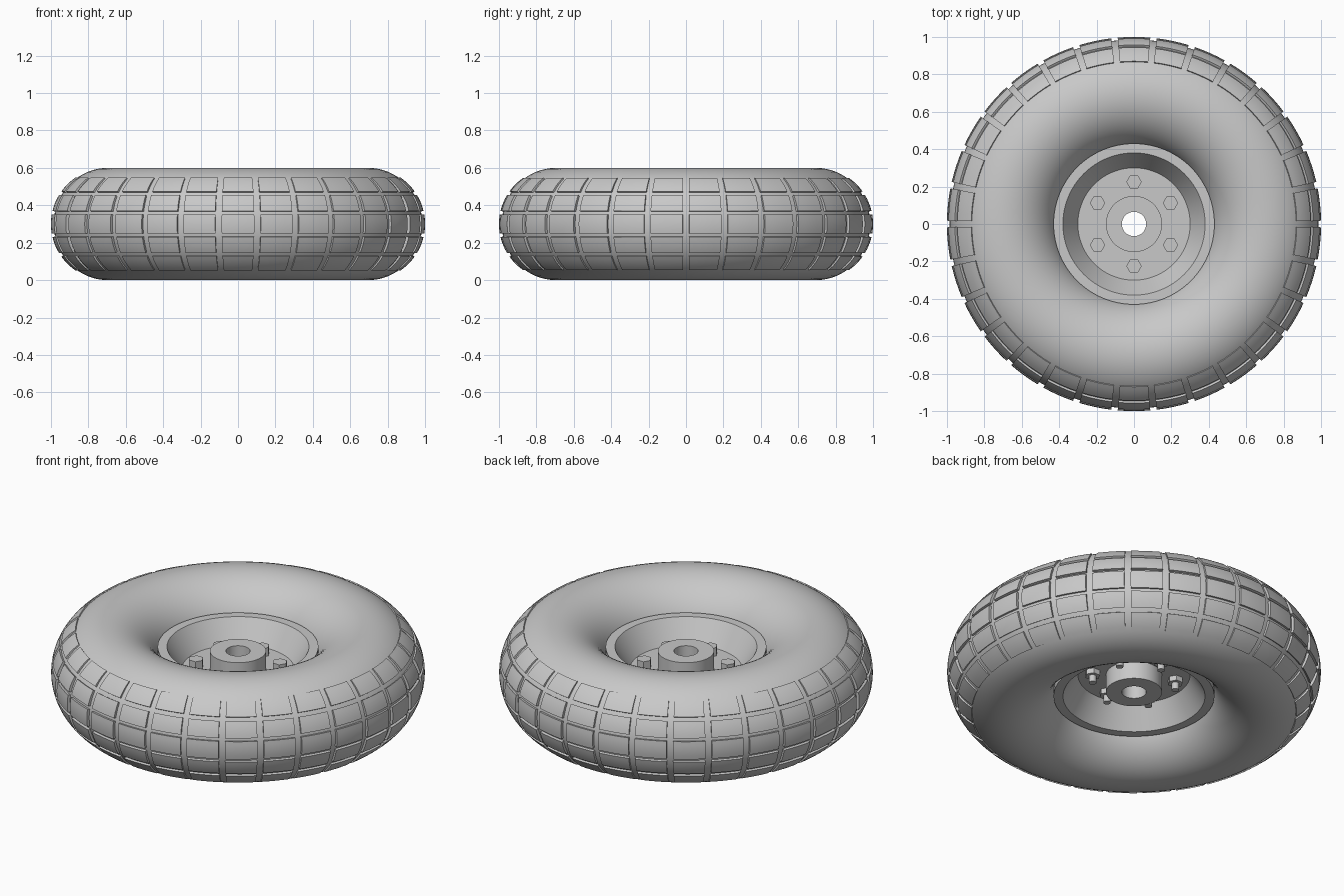
import bpy, bmesh
from math import sin, cos, radians, tau

cube = bpy.data.objects.get("Cube")
if cube:
    bpy.data.objects.remove(cube, do_unlink=True)

grey = bpy.data.materials.new("plain grey")
grey.use_nodes = True
grey.diffuse_color = (0.58, 0.58, 0.58, 1)
grey.node_tree.nodes["Principled BSDF"].inputs["Base Color"].default_value = grey.diffuse_color

MID = 0.3  # height of the wheel's middle plane


def revolve(bm, profile, start=0.0, sweep=tau, steps=96):
    """Turn a closed (radius, height) profile about the z axis, capping part turns."""
    full = sweep >= tau
    rings = []
    for i in range(steps if full else steps + 1):
        a = start + sweep * i / steps
        rings.append([bm.verts.new((r * cos(a), r * sin(a), z)) for r, z in profile])
    n = len(profile)
    for i in range(steps):
        p, q = rings[i], rings[(i + 1) % len(rings)]
        for j in range(n):
            k = (j + 1) % n
            bm.faces.new((p[j], q[j], q[k], p[k]))
    if not full:
        bm.faces.new(rings[0])
        bm.faces.new(rings[-1][::-1])


def prism(bm, x, y, bottom, top, radius, sides):
    """Upright prism with a corner on the x axis."""
    ends = [[bm.verts.new((x + radius * cos(tau * i / sides),
                           y + radius * sin(tau * i / sides), z)) for i in range(sides)]
            for z in (bottom, top)]
    bm.faces.new(ends[0][::-1])
    bm.faces.new(ends[1])
    for i in range(sides):
        j = (i + 1) % sides
        bm.faces.new((ends[0][i], ends[0][j], ends[1][j], ends[1][i]))


def finish(bm, name):
    bmesh.ops.recalc_face_normals(bm, faces=bm.faces)
    mesh = bpy.data.meshes.new(name)
    bm.to_mesh(mesh)
    bm.free()
    mesh.materials.append(grey)
    obj = bpy.data.objects.new(name, mesh)
    bpy.context.collection.objects.link(obj)
    bpy.ops.object.select_all(action='DESELECT')
    obj.select_set(True)
    bpy.context.view_layer.objects.active = obj
    bpy.ops.object.shade_smooth_by_angle(angle=radians(30))


# Tyre carcass
bm = bmesh.new()
revolve(bm, [(0.695 + 0.29 * cos(tau * i / 64), MID + 0.3 * sin(tau * i / 64))
             for i in range(64)], steps=120)
finish(bm, "tyre")

# Tread blocks: five rows of thirty
bm = bmesh.new()
rows = [(-10, 10), (13.5, 31), (35.5, 55.5), (-31, -13.5), (-55.5, -35.5)]
for low, high in rows:
    arc = [radians(low + (high - low) * i / 5) for i in range(6)]
    outer = [(0.7 + 0.3 * cos(t), MID + 0.3 * sin(t)) for t in arc]
    inner = [(0.7 + 0.26 * cos(t), MID + 0.26 * sin(t)) for t in reversed(arc)]
    for segment in range(30):
        revolve(bm, outer + inner, radians(12 * segment + 1), radians(10), 4)
finish(bm, "tread_blocks")

# Rim, disc and hub in one turned piece, mirrored about the middle plane
half = [(0.43, 0.15), (0.38, 0.15), (0.30, 0.02), (0.15, 0.02), (0.15, 0.125), (0.065, 0.125)]
bm = bmesh.new()
revolve(bm, [(r, MID + h) for r, h in half] + [(r, MID - h) for r, h in reversed(half)])
finish(bm, "rim_and_hub")

# Bolts: head above the disc, nut and shaft end below
bm = bmesh.new()
for i in range(6):
    a = radians(30 + 60 * i)
    x, y = 0.225 * cos(a), 0.225 * sin(a)
    prism(bm, x, y, 0.315, 0.37, 0.041, 6)
    prism(bm, x, y, 0.25, 0.285, 0.041, 6)
    prism(bm, x, y, 0.21, 0.32, 0.02, 24)
finish(bm, "bolts")
